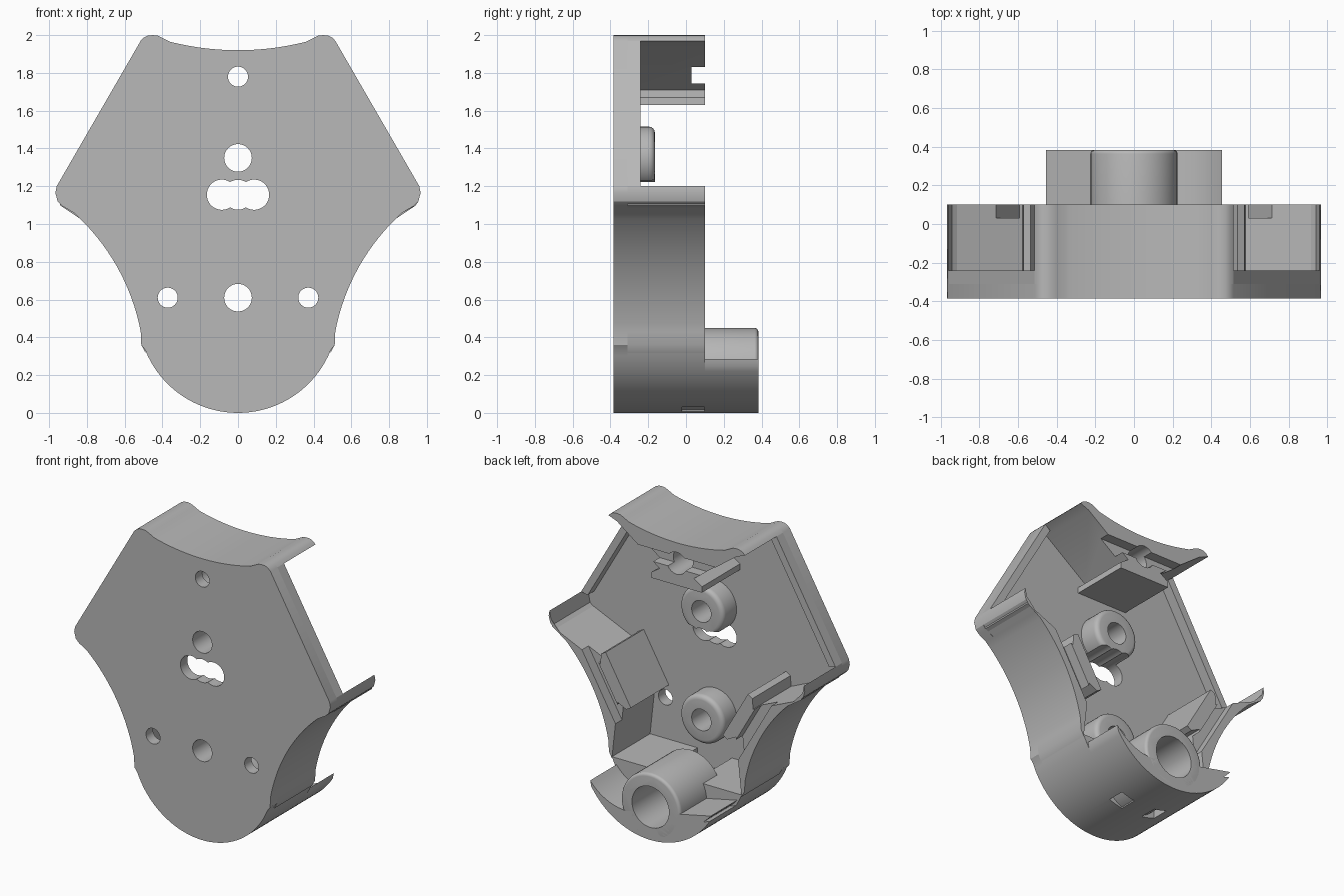
import bpy, bmesh, math
from mathutils import Vector

cube = bpy.data.objects.get("Cube")
if cube:
    bpy.data.objects.remove(cube, do_unlink=True)

grey = bpy.data.materials.new("matte_grey")
grey.use_nodes = True
grey.diffuse_color = (0.48, 0.48, 0.48, 1)
grey.node_tree.nodes["Principled BSDF"].inputs["Base Color"].default_value = (0.48, 0.48, 0.48, 1)

FRONT, FLOOR, LIP, RIM, BACK = -0.385, -0.31, -0.24, 0.10, 0.383


def arc(a, b, c, n=16):
    """Points on the circle through a, b, c, running from a to c."""
    (ax, ay), (bx, by), (cx, cy) = a, b, c
    d = 2 * (ax * (by - cy) + bx * (cy - ay) + cx * (ay - by))
    sa, sb, sc = ax * ax + ay * ay, bx * bx + by * by, cx * cx + cy * cy
    ux = (sa * (by - cy) + sb * (cy - ay) + sc * (ay - by)) / d
    uy = (sa * (cx - bx) + sb * (ax - cx) + sc * (bx - ax)) / d
    start = math.atan2(ay - uy, ax - ux)
    sweep = math.atan2(cy - uy, cx - ux) - start
    sweep = (sweep + math.pi) % (2 * math.pi) - math.pi
    r = math.hypot(ax - ux, ay - uy)
    return [(ux + r * math.cos(start + sweep * i / n),
             uy + r * math.sin(start + sweep * i / n)) for i in range(n + 1)]


def mirror(pts):
    return [(-x, z) for x, z in reversed(pts)]


def circle(x, z, r, n=48):
    return [(x + r * math.cos(2 * math.pi * i / n),
             z + r * math.sin(2 * math.pi * i / n)) for i in range(n)]


def box(x0, x1, z0, z1):
    return [(x0, z0), (x1, z0), (x1, z1), (x0, z1)]


def turn(pts):
    """Turn a profile from the top arm to the left arm."""
    c, s, mid = -0.5, math.sin(math.radians(120)), 1.12
    return [(x * c + (z - mid) * s, mid - x * s + (z - mid) * c) for x, z in pts]


def prism(name, pts, y0, y1, rim=0):
    """Profile in x and z, pushed along y; rim rounds the back edge."""
    bm = bmesh.new()
    low = [bm.verts.new((x, y0, z)) for x, z in pts]
    high = [bm.verts.new((x, y1, z)) for x, z in pts]
    bm.faces.new(low)
    top = bm.faces.new(high)
    for i in range(len(pts)):
        j = (i + 1) % len(pts)
        bm.faces.new((low[i], low[j], high[j], high[i]))
    bmesh.ops.recalc_face_normals(bm, faces=bm.faces)
    if rim:
        bmesh.ops.bevel(bm, geom=list(top.edges), offset=rim, segments=4,
                        profile=0.5, affect='EDGES')
    me = bpy.data.meshes.new(name)
    bm.to_mesh(me)
    bm.free()
    me.materials.append(grey)
    ob = bpy.data.objects.new(name, me)
    bpy.context.collection.objects.link(ob)
    parts.append(ob)
    return ob


def cut(ob, pts, y0, y1):
    tool = prism("cutter", pts, y0, y1)
    parts.remove(tool)
    tool.hide_render = True
    mod = ob.modifiers.new("cut", 'BOOLEAN')
    mod.operation, mod.solver, mod.object = 'DIFFERENCE', 'EXACT', tool
    bpy.context.view_layer.objects.active = ob
    bpy.ops.object.modifier_apply(modifier=mod.name)
    bpy.data.objects.remove(tool, do_unlink=True)


parts = []

# Outline sections
top_arc = arc((-0.36, 1.965), (0, 1.92), (0.36, 1.965), 24)
horn = [(0.40, 1.985), (0.425, 1.997), (0.45, 2.0), (0.475, 1.998), (0.497, 1.988), (0.515, 1.97)]
corner = [(0.96, 1.2), (0.967, 1.165), (0.955, 1.12), (0.93, 1.095)]
side = corner + arc((0.87, 1.06), (0.617, 0.73), (0.515, 0.43)) + [(0.512, 0.36)]
bottom = arc((0.49, 0.33), (0, 0), (-0.49, 0.33), 40)
top = mirror(horn) + top_arc + horn
outline = top + side + bottom + mirror(side)

# Front plate with its holes
holes = [circle(0, 1.78, 0.053), circle(0, 1.35, 0.073), circle(0, 0.61, 0.073),
         circle(0.372, 0.61, 0.053), circle(-0.372, 0.61, 0.053)]
slot = [circle(0.085, 1.155, 0.08), circle(-0.085, 1.155, 0.08),
        box(-0.085, 0.085, 1.09, 1.222), circle(0, 1.155, 0.079)]
plate = prism("front_plate", outline, FRONT, FLOOR)
for hole in holes + slot:
    cut(plate, hole, FRONT - 0.1, FLOOR + 0.1)

# Raised lips along the open slanted edges
lip = [(0.515, 1.97), (0.96, 1.2), (0.91, 1.19), (0.475, 1.94)]
prism("left_lip", lip, FLOOR, LIP)
prism("right_lip", mirror(lip), FLOOR, LIP)

# Three wedge arms, each ending in a flanged tip with a cross notch
half = [(0.19, 1.63), (0.19, 1.67), (0.13, 1.71), (0.45, 1.945)]
wedge = mirror(half) + half
top_arm = prism("top_arm", top + wedge[::-1], FLOOR, RIM)
cut(top_arm, box(-0.36, 0.36, 1.745, 1.83), 0.03, RIM + 0.1)
cut(top_arm, circle(0, 1.78, 0.075), FLOOR - 0.1, RIM + 0.1)

left_wedge = turn(wedge)
left_profile = side + left_wedge[::-1]
left_notch = turn(box(-0.36, 0.36, 1.72, 1.80))
for name, shape in (("left_arm", lambda p: p), ("right_arm", mirror)):
    arm = prism(name, shape(left_profile), FLOOR, RIM)
    cut(arm, shape(left_notch), 0.03, RIM + 0.1)

# Round mounting bosses
upper = prism("upper_boss", circle(0, 1.35, 0.165), FLOOR, -0.165, 0.03)
lower = prism("lower_boss", circle(0, 0.61, 0.165), FLOOR, -0.165, 0.03)
cut(upper, holes[1], FLOOR - 0.1, RIM)
cut(lower, holes[2], FLOOR - 0.1, RIM)
for hole in slot:
    cut(upper, hole, FLOOR - 0.1, RIM)

# Solid foot, crescent cap and tube
bore = circle(0, 0.225, 0.14)
foot = prism("foot_block", bottom, FLOOR, RIM)
cut(foot, box(-0.13, 0.13, 0.225, 0.5), FLOOR, RIM + 0.1)
cut(foot, bore, -0.2, RIM + 0.1)
for x in (-0.13, 0.13):
    cut(foot, box(x - 0.05, x + 0.05, -0.1, 0.15), -0.02, RIM - 0.001)

inner = arc((0.455, 0.285), (0.34, 0.19), (0.18, 0.15), 10)
cap_edge = [p for p in bottom if abs(p[0]) < 0.455]
cap = prism("crescent_cap", cap_edge + mirror(inner) + inner[::-1], RIM, BACK)
cut(cap, bore, 0, BACK + 0.1)
tube = prism("foot_tube", circle(0, 0.225, 0.225), -0.05, BACK, 0.02)
cut(tube, bore, -0.2, BACK + 0.1)

# Smooth shading on curves, crisp edges elsewhere
bpy.ops.object.select_all(action='DESELECT')
for ob in parts:
    ob.select_set(True)
bpy.context.view_layer.objects.active = plate
bpy.ops.object.shade_smooth_by_angle(angle=math.radians(30))
